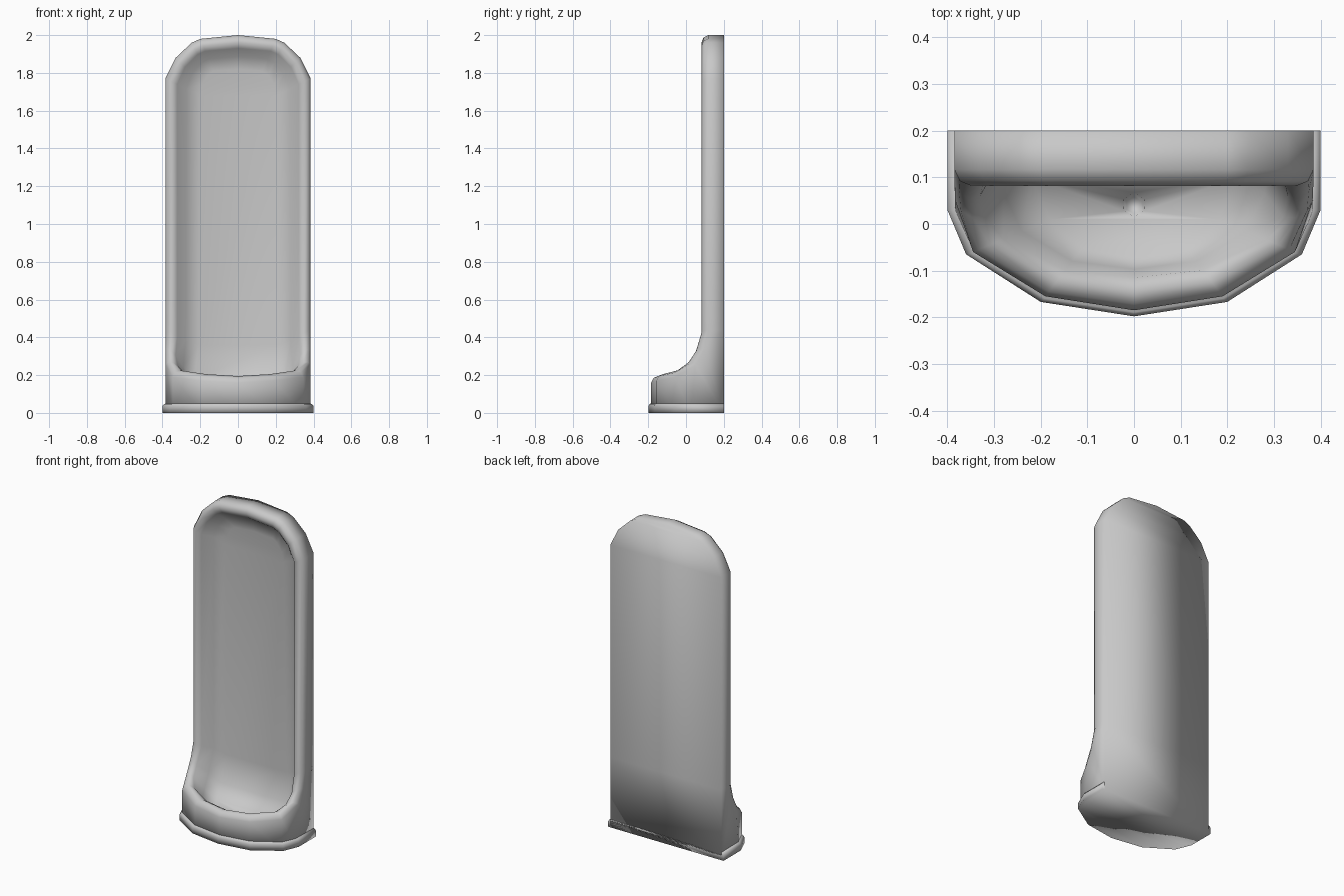
import bpy, bmesh
from mathutils import Vector

cube = bpy.data.objects.get("Cube")
if cube:
    bpy.data.objects.remove(cube)

mat = bpy.data.materials.new("glazed_grey")
mat.use_nodes = True
COLOUR = (0.58, 0.58, 0.58, 1)
mat.diffuse_color = COLOUR
mat.node_tree.nodes["Principled BSDF"].inputs["Base Color"].default_value = COLOUR


def finish(bm, name):
    """Turn a bmesh into a smooth shaded, coloured object."""
    bmesh.ops.recalc_face_normals(bm, faces=bm.faces)
    for face in bm.faces:
        face.smooth = True
    mesh = bpy.data.meshes.new(name)
    bm.to_mesh(mesh)
    bm.free()
    obj = bpy.data.objects.new(name, mesh)
    bpy.context.collection.objects.link(obj)
    mesh.materials.append(mat)
    return obj


def mirrored_ring(bm, half):
    """Closed ring from a half outline whose first and last points lie on x = 0."""
    left = [(-p[0], p[1], p[2]) for p in half[-2:0:-1]]
    return [bm.verts.new(p) for p in [*half, *left]]


def bridge(bm, a, b):
    for i in range(len(a)):
        j = (i + 1) % len(a)
        bm.faces.new((a[i], a[j], b[j], b[i]))


def fill_across(bm, ring):
    """Fill a ring with strips running from side to side."""
    n = len(ring)
    for i in range(n // 2):
        corners = [ring[i], ring[i + 1], ring[n - i - 1], ring[-i]]
        bm.faces.new(list(dict.fromkeys(corners)))


# Rim crest outline and matching edge of the recess panel, top to front lip
STATIONS = [
    ((0, .082, 2), (0, .16, 1.82)),
    ((.2, .082, 1.98), (.13, .16, 1.81)),
    ((.245, .082, 1.96), (.16, .16, 1.79)),
    ((.33, .082, 1.88), (.19, .162, 1.74)),
    ((.385, .082, 1.77), (.2, .165, 1.68)),
    ((.385, .082, .44), (.21, .18, .36)),
    ((.385, .062, .35), (.23, .165, .18)),
    ((.383, .025, .28), (.22, .1, .1)),
    ((.345, -.06, .225), (.18, .01, .075)),
    ((.19, -.155, .205), (.11, -.05, .07)),
    ((0, -.185, .195), (0, -.07, .068)),
]
SIDE_BEND = 6   # station whose wall runs down to the rear floor corner


def section(k, outer, panel):
    """Cross-section points from outer wall, over the rim, into the recess."""
    o, f = Vector(outer), Vector(panel)
    if k < SIDE_BEND:
        up, foot = Vector((0, -1, 0)), Vector((o.x, .2, o.z))
    elif k == SIDE_BEND:
        up, foot = Vector((0, -.93, .37)), Vector((o.x, .2, 0))
    else:
        up = Vector((0, -.7, .7)) if k == SIDE_BEND + 1 else Vector((0, 0, 1))
        foot = Vector((o.x, o.y, 0))
    inward = f - o
    inward = (inward - up * inward.dot(up)).normalized()
    lip = o + inward * .07 - up * .015
    wall = lip.lerp(f, .4) - up * .025
    return [foot, o - up * .035, o + inward * .013 - up * .01,
            o + inward * .04, lip, wall, f]


# Body: one shell with back, walls, rolled rim, recess and basin
bm = bmesh.new()
sections = [section(k, *s) for k, s in enumerate(STATIONS)]
rings = [mirrored_ring(bm, half) for half in zip(*sections)]
for a, b in zip(rings, rings[1:]):
    bridge(bm, a, b)
fill_across(bm, rings[0])
fill_across(bm, rings[-1])
body = finish(bm, "urinal_body")

# Six-sided drain pit sunk into the basin floor
bm = bmesh.new()
bmesh.ops.create_cone(bm, cap_ends=True, segments=6, radius1=.018,
                      radius2=.034, depth=.06)
cutter = finish(bm, "drain_cutter")
cutter.location = (0, .04, .085)
cutter.hide_render = True
cutter.hide_viewport = True
pit = body.modifiers.new("drain_pit", 'BOOLEAN')
pit.operation = 'DIFFERENCE'
pit.solver = 'EXACT'
pit.object = cutter

# Foot plate with a softened upper edge
FOOT = [(0, .2), (.4, .2), (.4, .03), (.36, -.065), (.2, -.167), (0, -.198)]
bm = bmesh.new()
layers = []
for z, scale in ((0, 1), (.036, 1), (.046, .98), (.05, .955)):
    layers.append(mirrored_ring(
        bm, [(x * scale, y if y == .2 else y * scale, z) for x, y in FOOT]))
for a, b in zip(layers, layers[1:]):
    bridge(bm, a, b)
fill_across(bm, layers[0])
fill_across(bm, layers[-1])
finish(bm, "foot_plate")
